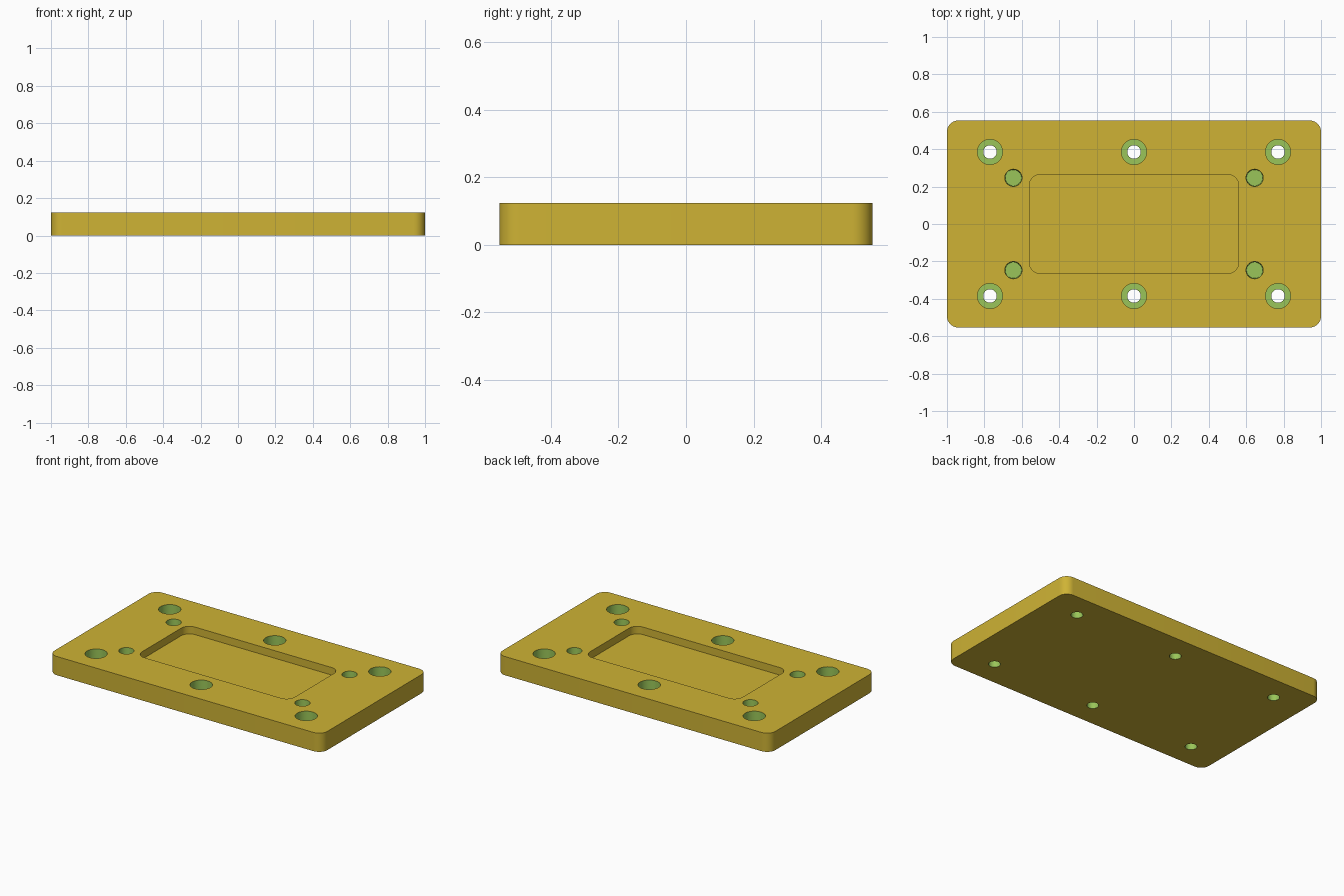
import bpy, bmesh, math

if "Cube" in bpy.data.objects:
    bpy.data.objects.remove(bpy.data.objects["Cube"])

W, D, H = 2.0, 1.106, 0.124      # plate size
POCKET_W, POCKET_D, POCKET_Z = 1.12, 0.53, 0.074


def material(name, rgb):
    m = bpy.data.materials.new(name)
    m.diffuse_color = (*rgb, 1)
    m.use_nodes = True
    m.node_tree.nodes["Principled BSDF"].inputs["Base Color"].default_value = m.diffuse_color
    return m


brass = material("brass_yellow", (0.62, 0.45, 0.035))
green = material("hole_green", (0.32, 0.56, 0.10))


def skin(bm, rings, mat):
    """Closed solid through a stack of equal-length rings, bottom to top."""
    rows = [[bm.verts.new(p) for p in ring] for ring in rings]
    faces = [bm.faces.new(rows[0][::-1]), bm.faces.new(rows[-1])]
    for a, b in zip(rows, rows[1:]):
        for i in range(len(a)):
            j = (i + 1) % len(a)
            faces.append(bm.faces.new((a[i], a[j], b[j], b[i])))
    for f in faces:
        f.material_index = mat


def rounded_rect(w, d, r, z, steps=10):
    pts = []
    for k, (sx, sy) in enumerate([(1, 1), (-1, 1), (-1, -1), (1, -1)]):
        for i in range(steps + 1):
            a = math.pi / 2 * (k + i / steps)
            pts.append((sx * (w / 2 - r) + r * math.cos(a),
                        sy * (d / 2 - r) + r * math.sin(a), z))
    return pts


def circle(x, y, r, z, n=40):
    return [(x + r * math.cos(2 * math.pi * i / n),
             y + r * math.sin(2 * math.pi * i / n), z) for i in range(n)]


def make_object(name, bm):
    me = bpy.data.meshes.new(name)
    bm.to_mesh(me)
    bm.free()
    me.materials.append(brass)
    me.materials.append(green)
    ob = bpy.data.objects.new(name, me)
    bpy.context.collection.objects.link(ob)
    return ob


# Plate with rounded corners
bm = bmesh.new()
skin(bm, [rounded_rect(W, D, 0.06, z) for z in (0, H)], 0)
plate = make_object("mounting_plate", bm)

# Cutters: shallow pocket, counterbored through holes, blind holes
bm = bmesh.new()
skin(bm, [rounded_rect(POCKET_W, POCKET_D, 0.06, z) for z in (POCKET_Z, H + 0.1)], 0)
for y in (-0.385, 0.385):
    for x in (-0.77, 0, 0.77):
        profile = [(0.036, -0.1), (0.036, 0.045), (0.067, 0.045), (0.067, H + 0.1)]
        skin(bm, [circle(x, y, r, z) for r, z in profile], 1)
for y in (-0.247, 0.247):
    for x in (-0.645, 0.645):
        profile = [(0.043, 0.04), (0.046, H), (0.046, H + 0.1)]
        skin(bm, [circle(x, y, r, z) for r, z in profile], 1)
cutter = make_object("hole_cutters", bm)
cutter.hide_render = True

mod = plate.modifiers.new("holes", 'BOOLEAN')
mod.operation = 'DIFFERENCE'
mod.solver = 'EXACT'
mod.object = cutter

# Apply the cut, drop the helper, smooth the round walls
bpy.context.view_layer.objects.active = plate
plate.select_set(True)
bpy.ops.object.modifier_apply(modifier=mod.name)
bpy.data.objects.remove(cutter, do_unlink=True)
bpy.ops.object.shade_smooth_by_angle(angle=math.radians(30))
